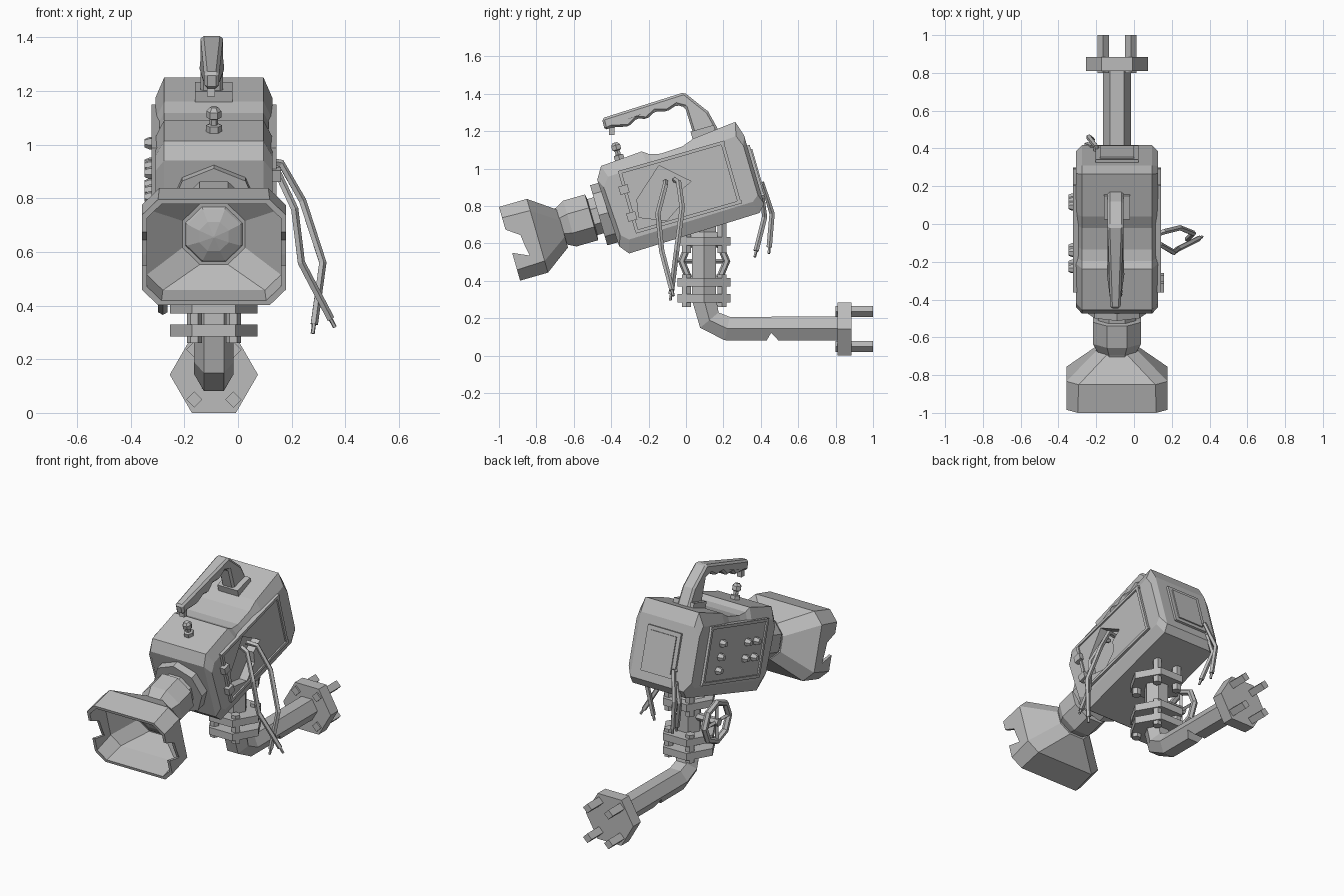
import bpy, bmesh, math
from mathutils import Vector, Matrix

if "Cube" in bpy.data.objects:
    bpy.data.objects.remove(bpy.data.objects["Cube"])

grey = bpy.data.materials.new("plain grey")
grey.use_nodes = True
grey.diffuse_color = (0.5, 0.5, 0.5, 1)
grey.node_tree.nodes["Principled BSDF"].inputs["Base Color"].default_value = (0.5, 0.5, 0.5, 1)

CX = -0.09                                   # centre line of the model
WORLD = Matrix.Translation((CX, 0, 0))
TILT = Matrix.Translation((CX, 0, 0.9)) @ Matrix.Rotation(math.radians(16), 4, "X")
X, Y = Vector((1, 0, 0)), Vector((0, 1, 0))


def finish(name, bm, frame):
    bmesh.ops.recalc_face_normals(bm, faces=bm.faces)
    bm.transform(frame)
    mesh = bpy.data.meshes.new(name)
    bm.to_mesh(mesh)
    bm.free()
    mesh.materials.append(grey)
    obj = bpy.data.objects.new(name, mesh)
    bpy.context.scene.collection.objects.link(obj)
    return obj


def loft(name, sections, frame=TILT):
    """Skin a chain of equal-sized rings and cap both ends."""
    bm = bmesh.new()
    rings = [[bm.verts.new(p) for p in s] for s in sections]
    n = len(rings[0])
    for a, b in zip(rings, rings[1:]):
        for i in range(n):
            j = (i + 1) % n
            bm.faces.new((a[i], a[j], b[j], b[i]))
    bm.faces.new(rings[0])
    bm.faces.new(rings[-1])
    return finish(name, bm, frame)


def prism(name, outline, x0, x1, frame=TILT):
    return loft(name, [[(x, y, z) for y, z in outline] for x in (x0, x1)], frame)


def sweep(name, path, radii, sides=6, ref=X, phase=0.0, frame=WORLD):
    """Round section carried along a path, one radius per point."""
    pts = [Vector(p) for p in path]
    if not isinstance(radii, (list, tuple)):
        radii = [radii] * len(pts)
    rings = []
    for i, p in enumerate(pts):
        t = Vector()
        if i:
            t += (p - pts[i - 1]).normalized()
        if i < len(pts) - 1:
            t += (pts[i + 1] - p).normalized()
        t.normalize()
        a = (ref - ref.dot(t) * t).normalized()
        b = t.cross(a)
        angles = [math.tau * (k + phase) / sides for k in range(sides)]
        rings.append([p + radii[i] * (math.cos(g) * a + math.sin(g) * b) for g in angles])
    return loft(name, rings, frame)


def box(name, centre, size, frame=TILT):
    bm = bmesh.new()
    bmesh.ops.create_cube(bm, size=1, matrix=Matrix.Translation(centre) @ Matrix.Diagonal((*size, 1)))
    return finish(name, bm, frame)


def cut(obj, cutter):
    mod = obj.modifiers.new("cut", "BOOLEAN")
    mod.operation, mod.object = "DIFFERENCE", cutter
    deps = bpy.context.evaluated_depsgraph_get()
    mesh = bpy.data.meshes.new_from_object(obj.evaluated_get(deps))
    obj.modifiers.clear()
    obj.data = mesh


def discard(obj):
    bpy.data.objects.remove(obj)


def chamfered(u, a, b, c, w=-0.03):
    """Rectangle with cut corners at depth u."""
    pts = [(a - c, b), (a, b - c), (a, c - b), (a - c, -b),
           (c - a, -b), (-a, c - b), (-a, b - c), (c - a, b)]
    return [(x, u, z + w) for x, z in pts]


# Main housing: side profile with a dip in the top, narrowed towards the sides
profile = [(-0.445, 0.17), (-0.405, 0.235), (-0.175, 0.25), (-0.14, 0.225), (-0.08, 0.21),
           (0.04, 0.215), (0.11, 0.24), (0.35, 0.264), (0.375, 0.18), (0.377, -0.2),
           (0.34, -0.24), (-0.39, -0.256), (-0.43, -0.205)]
housing = loft("housing", [[(x, u * s, w * t) for u, w in profile]
               for x, s, t in ((-0.218, 0.95, 0.72), (-0.185, 1, 1), (0.185, 1, 1), (0.218, 0.95, 0.72))])
box("rear_door", (0, 0.375, -0.01), (0.23, 0.03, 0.27))
box("rear_door_plate", (0, 0.387, -0.01), (0.18, 0.02, 0.22))

# Side panels with raised frames
for side, label in ((1, "left"), (-1, "right")):
    panel = box(label + "_panel", (side * 0.213, -0.03, 0.01), (0.022, 0.56, 0.33))
    for w in (-0.155, 0.175):
        box(label + "_panel_rail", (side * 0.218, -0.03, w), (0.03, 0.59, 0.018))
    for u in (-0.317, 0.252):
        box(label + "_panel_post", (side * 0.218, u, 0.01), (0.03, 0.018, 0.33))
    if side > 0:
        left_panel = panel

# Torn opening on the left panel
tear = prism("tear_cutter", [(-0.27, 0.01), (-0.107, 0.152), (0.035, 0.023), (-0.042, -0.011),
                             (-0.051, -0.08), (-0.147, -0.142), (-0.287, -0.085)], 0.17, 0.3)
cut(housing, tear)
cut(left_panel, tear)
discard(tear)
for w in (0.08, -0.07):
    box("panel_hinge", (0.232, -0.322, w), (0.036, 0.05, 0.045))

# Knobs on the right panel
knobs = [(0.12, w) for w in (0.075, -0.005, -0.085)] + [(u, w) for u in (-0.14, -0.23) for w in (0.06, -0.035)]
for u, w in knobs:
    sweep("knob", [(-0.2, u, w), (-0.24, u, w), (-0.258, u, w)], [0.024, 0.024, 0.016], 6, Y, 0, TILT)

# Small antenna on the top
sweep("antenna", [(0, -0.3, w) for w in (0.23, 0.265, 0.268, 0.29, 0.295, 0.32, 0.335)],
      [0.03, 0.03, 0.016, 0.016, 0.028, 0.028, 0.015], 6, X, 0, TILT)

# Carrying handle with finger grips
grip = [(-0.01, 1.408), (-0.45, 1.269), (-0.434, 1.205), (-0.40, 1.22), (-0.305, 1.226), (-0.262, 1.27),
        (-0.21, 1.264), (-0.166, 1.306), (-0.10, 1.306), (-0.05, 1.34), (-0.005, 1.328),
        (0.05, 1.15), (0.177, 1.2), (0.118, 1.306)]
handle = prism("handle", grip, -0.05, 0.035, WORLD)
for v in handle.data.vertices:
    if v.co.y < -0.3:
        v.co.x = CX - 0.01 + (v.co.x - CX + 0.01) * 0.65
bevel = handle.modifiers.new("bevel", "BEVEL")
bevel.width, bevel.segments = 0.012, 1
box("handle_base", (0, 0.17, 0.25), (0.14, 0.13, 0.06))
box("trigger", (-0.01, -0.398, 1.2), (0.03, 0.03, 0.04), WORLD)

# Stepped neck between housing and hood
neck = [(-0.73, 0.10), (-0.70, 0.11), (-0.65, 0.138), (-0.53, 0.138), (-0.525, 0.108), (-0.485, 0.108)]
sweep("neck", [(0, u, -0.015) for u, r in neck], [r for u, r in neck], 8, X, 0.5, TILT)
sweep("neck_base", [(0, -0.49, -0.015), (0, -0.42, -0.015)], 0.167, 8, X, 0, TILT)

# Hollow flared hood with a torn rim
hood = loft("hood", [chamfered(-0.695, 0.11, 0.105, 0.06), chamfered(-0.835, 0.268, 0.205, 0.065),
                     chamfered(-0.99, 0.268, 0.205, 0.06), chamfered(-0.99, 0.25, 0.187, 0.055),
                     chamfered(-0.85, 0.25, 0.187, 0.06), chamfered(-0.745, 0.117, 0.117, 0.065)])
rip = prism("rip_cutter", [(-1.01, 0.69), (-0.885, 0.645), (-0.862, 0.59), (-0.835, 0.535),
                           (-0.93, 0.55), (-0.98, 0.52)], -0.4, 0.4, WORLD)
cut(hood, rip)
discard(rip)
sweep("lens", [(0, u, -0.03) for u in (-0.74, -0.755, -0.775, -0.785)],
      [0.118, 0.108, 0.06, 0.004], 8, X, 0.5, TILT)

# Support pipe with an elbow and a dent
pipe = sweep("support_pipe", [(0, 0.097, 0.72), (0, 0.097, 0.3), (0, 0.125, 0.19),
                              (0, 0.22, 0.145), (0, 0.83, 0.145)], 0.074)
dent = prism("dent_cutter", [(0.425, 0.07), (0.455, 0.122), (0.505, 0.07)], -0.2, 0.2, WORLD)
cut(pipe, dent)
discard(dent)

# Hexagonal flanges and their bolts
for z in (0.285, 0.37, 0.59):
    sweep("pipe_flange", [(0, 0.097, z), (0, 0.097, z + 0.045)], 0.163)
sweep("end_flange", [(0, 0.81, 0.1425), (0, 0.885, 0.1425)], 0.1643)
sweep("pipe_collar", [(0, 0.097, 0.63), (0, 0.097, 0.66)], [0.11, 0.08])
for sx in (-1, 1):
    for sy in (-1, 1):
        bx, by = sx * 0.073, 0.097 + sy * 0.095
        for z0, z1 in ((0.26, 0.435), (0.55, 0.76)):
            sweep("pipe_bolt", [(bx, by, z0), (bx, by, z1)], 0.028)
        bz = 0.1425 + sy * 0.093
        sweep("end_bolt", [(bx, 0.8, bz), (bx, 1.0, bz)], 0.03, 4)

# Valve wheel on the right of the pipe
hub = Vector((-0.19, 0.097, 0.505))
bm = bmesh.new()
grid = []
for i in range(8):
    a = math.tau * i / 8
    radial = Vector((0, math.cos(a), math.sin(a)))
    grid.append([bm.verts.new(hub + radial * (0.12 + 0.02 * math.cos(b)) + X * 0.02 * math.sin(b))
                 for b in (k * math.tau / 6 for k in range(6))])
for i in range(8):
    for k in range(6):
        p, q, m = grid[i], grid[(i + 1) % 8], (k + 1) % 6
        bm.faces.new((p[k], p[m], q[m], q[k]))
finish("valve_wheel", bm, WORLD)
for k in range(4):
    a = math.tau * k / 4
    sweep("valve_spoke", [hub, hub + Vector((0, math.cos(a), math.sin(a))) * 0.115], 0.012, 4)
sweep("valve_stem", [(-0.03, 0.097, 0.505), (-0.21, 0.097, 0.505)], 0.024, 6, Y)

# Loose wires, each ending in a thin bare tip
wires = [
    [(0.1, -0.06, 0.94), (0.16, -0.04, 0.93), (0.24, -0.02, 0.79), (0.315, -0.05, 0.56), (0.283, -0.08, 0.33)],
    [(0.1, -0.11, 0.93), (0.14, -0.11, 0.91), (0.21, -0.15, 0.76), (0.235, -0.13, 0.56), (0.345, -0.075, 0.35)],
    [(-0.2, 0.34, 0.9), (-0.2, 0.41, 0.92), (-0.24, 0.46, 0.76), (-0.22, 0.445, 0.58)],
    [(-0.21, 0.34, 0.83), (-0.22, 0.41, 0.85), (-0.25, 0.42, 0.74), (-0.2, 0.375, 0.56)],
]
NONE = Matrix.Identity(4)
for path in wires:
    end = Vector(path[-1])
    tip = end + (end - Vector(path[-2])).normalized() * 0.035
    sweep("wire", path, 0.015, 5, Vector((0.3, 1, 0.2)), 0, NONE)
    sweep("wire_tip", [end, tip], 0.008, 5, Y, 0, NONE)
